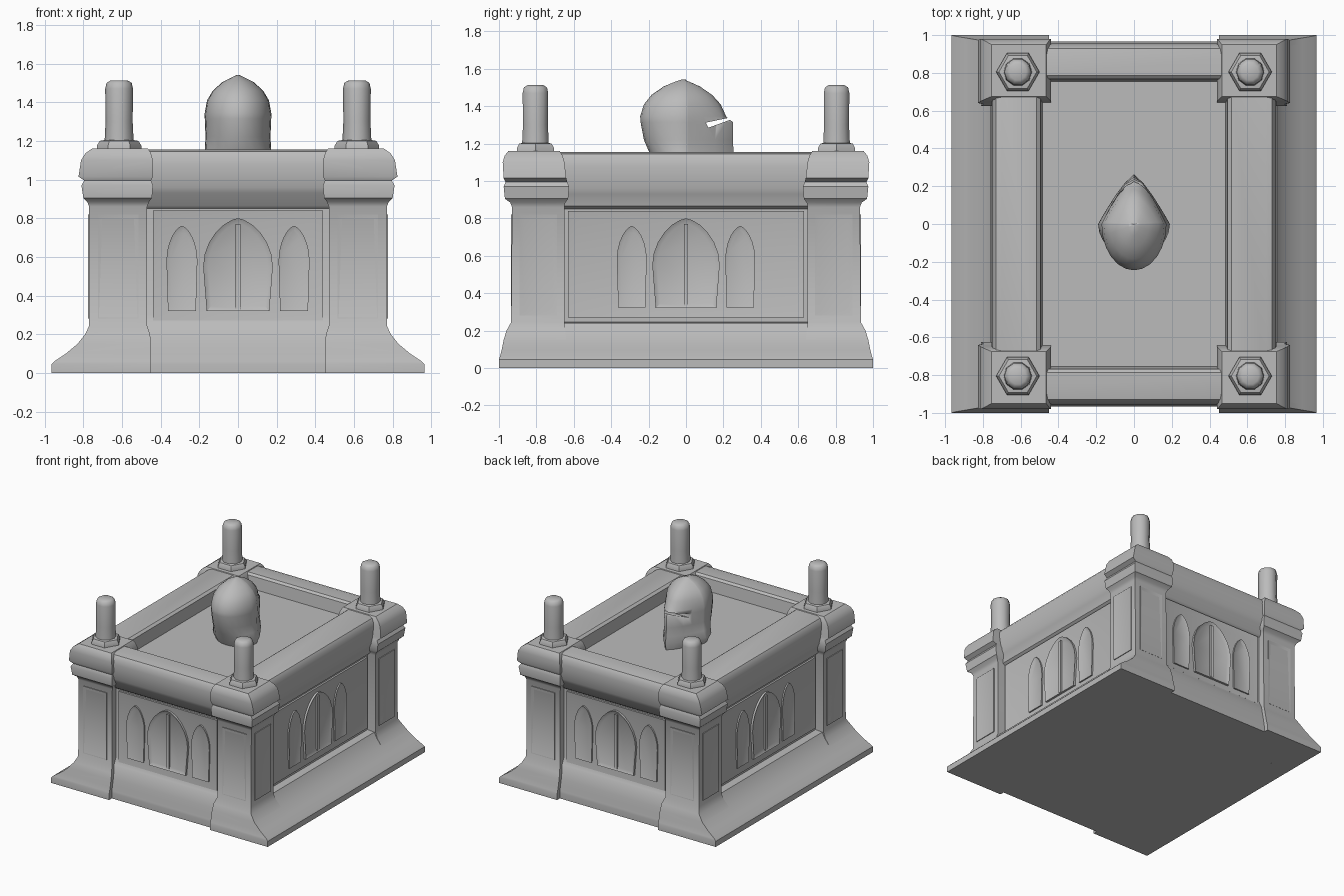
import bpy, bmesh, math
from mathutils import Matrix, Vector

cube = bpy.data.objects.get("Cube")
if cube:
    bpy.data.objects.remove(cube, do_unlink=True)

stone = bpy.data.materials.new("grey stone")
stone.use_nodes = True
GREY = (0.5, 0.5, 0.5, 1)
stone.diffuse_color = GREY
stone.node_tree.nodes["Principled BSDF"].inputs["Base Color"].default_value = GREY


def finish(name, bm, mirror=(False, False), angle=35):
    bmesh.ops.recalc_face_normals(bm, faces=bm.faces)
    mesh = bpy.data.meshes.new(name)
    bm.to_mesh(mesh)
    bm.free()
    mesh.materials.append(stone)
    ob = bpy.data.objects.new(name, mesh)
    bpy.context.collection.objects.link(ob)
    bpy.ops.object.select_all(action='DESELECT')
    ob.select_set(True)
    bpy.context.view_layer.objects.active = ob
    bpy.ops.object.shade_smooth_by_angle(angle=math.radians(angle))
    if any(mirror):
        mod = ob.modifiers.new("mirror", 'MIRROR')
        mod.use_axis = (mirror[0], mirror[1], False)
        mod.use_mirror_merge = False
    return ob


def loft(rings):
    """Skin a stack of point rings and cap both ends."""
    bm = bmesh.new()
    loops = [[bm.verts.new(p) for p in ring] for ring in rings]
    n = len(loops[0])
    for a, b in zip(loops, loops[1:]):
        for i in range(n):
            j = (i + 1) % n
            bm.faces.new((a[i], a[j], b[j], b[i]))
    bm.faces.new(loops[0][::-1])
    bm.faces.new(loops[-1])
    return bm


def rect(z, x0, x1, y0, y1):
    return [(x0, y0, z), (x1, y0, z), (x1, y1, z), (x0, y1, z)]


def circle(r, z, cx, cy, n):
    return [(cx + r * math.cos(math.tau * i / n),
             cy + r * math.sin(math.tau * i / n), z) for i in range(n)]


# Main body: plinth, wall, cornice, rounded rim and sunken top
body = [(0, .965, .965), (.045, .965, .965), (.06, .95, .962), (.1, .89, .955),
        (.15, .83, .945), (.2, .785, .93), (.24, .76, .91), (.245, .70, .907),
        (.3, .70, .88), (.85, .70, .88), (.865, .72, .90), (.93, .735, .93),
        (.96, .75, .95), (1.08, .755, .955), (1.12, .748, .948), (1.145, .73, .93),
        (1.155, .70, .90), (1.155, .515, .785), (1.14, .495, .768), (1.045, .485, .755)]
finish("altar_body", loft([rect(z, -x, x, -y, y) for z, x, y in body]))

# Corner posts with flared feet and stepped capitals
post = [(0, .45, .965, .64, 1), (.045, .45, .965, .64, 1), (.06, .45, .95, .64, .995),
        (.1, .45, .89, .64, .985), (.15, .45, .83, .64, .975), (.2, .455, .79, .645, .96),
        (.245, .47, .77, .65, .935), (.86, .47, .77, .65, .93), (.885, .46, .78, .645, .94),
        (.905, .445, .80, .63, .968), (.97, .44, .81, .625, .975), (.995, .45, .795, .635, .965),
        (1.015, .44, .825, .64, .975), (1.1, .44, .812, .65, .98),
        (1.135, .45, .79, .66, .97), (1.16, .465, .755, .675, .95)]
finish("corner_posts", loft([rect(*r) for r in post]), (True, True))

# Candles on hexagonal collars
CX, CY = .615, .805
collar = [(.115, 1.14), (.115, 1.175), (.1, 1.2), (.07, 1.205)]
finish("candle_collars", loft([circle(r, z, CX, CY, 6) for r, z in collar]), (True, True))
candle = [(.076, 1.18), (.07, 1.3), (.072, 1.47), (.065, 1.5), (.045, 1.512)]
finish("candles", loft([circle(r, z, CX, CY, 10) for r, z in candle]), (True, True), 50)


def panel(name, outline, side, centre, face, border, thick=.02, sink=.014):
    """Raised plate with a sunken field; outline is in (across, up)."""
    bm = bmesh.new()
    front = bm.faces.new([bm.verts.new((u + centre, face + thick, z)) for u, z in outline])
    ext = bmesh.ops.extrude_face_region(bm, geom=[front])
    verts = [g for g in ext['geom'] if isinstance(g, bmesh.types.BMVert)]
    bmesh.ops.translate(bm, verts=verts, vec=Vector((0, -thick - .01, 0)))
    bmesh.ops.recalc_face_normals(bm, faces=bm.faces)
    front = max(bm.faces, key=lambda f: f.calc_center_median().y)
    bmesh.ops.inset_region(bm, faces=[front], thickness=border, use_even_offset=True)
    bmesh.ops.translate(bm, verts=front.verts, vec=Vector((0, -sink, 0)))
    if side:
        bmesh.ops.transform(bm, matrix=Matrix(((0, 1, 0, 0), (1, 0, 0, 0),
                                               (0, 0, 1, 0), (0, 0, 0, 1))), verts=bm.verts)
    both = centre != 0
    return finish(name, bm, (side or both, both or not side))


def box_outline(w, z0, z1):
    return [(-w, z0), (w, z0), (w, z1), (-w, z1)]


def arch_outline(w, z0, spring, top, n=6):
    right = [(w * math.cos(a) ** 1.3, spring + (top - spring) * math.sin(a))
             for a in (i * math.pi / 2 / n for i in range(n))]
    return ([(-w * .9, z0), (w * .9, z0)] + right + [(0, top)]
            + [(-u, z) for u, z in reversed(right)])


# Wall panels with a pointed arch between two lancets
for word, side, half, face in (("end", False, .44, .88), ("side", True, .63, .70)):
    panel(word + "_panel", box_outline(half, .27, .84), side, 0, face, .05, .015, .012)
    panel(word + "_arch", arch_outline(.18, .32, .55, .80), side, 0, face, .025)
    panel(word + "_arch_rib", box_outline(.012, .33, .77), side, 0, face, .004, .018, .002)
    panel(word + "_lancets", arch_outline(.08, .32, .58, .76), side, .29, face, .02, .014, .008)

# Framed faces on the posts
panel("post_end_frames", box_outline(.105, .28, .82), False, .62, .928, .025, .008, .006)
panel("post_side_frames", box_outline(.10, .28, .82), True, .79, .768, .025, .008, .006)

# Helmet: height, half width, back, front, roundness of the front
shell = [(1.045, .165, .15, .255, 1.3), (1.1, .19, .175, .262, 1.3), (1.15, .172, .195, .255, 1.35),
         (1.22, .168, .225, .25, 1.4), (1.315, .172, .243, .25, 1.45),
         (1.345, .172, .245, .215, 1.6), (1.41, .16, .225, .185, 1.8),
         (1.46, .13, .185, .14, 1.9), (1.505, .08, .12, .075, 2),
         (1.53, .03, .06, .02, 2), (1.542, .004, .025, -.012, 2)]


def helmet_ring(z, w, back, front, p, n=24):
    ring = []
    for i in range(n):
        s, c = math.sin(math.tau * i / n), math.cos(math.tau * i / n)
        y = front * (1 - abs(s) ** p) if c > 0 else back * c
        ring.append((w * s, y, z))
    return ring


helmet = finish("helmet", loft([helmet_ring(*r) for r in shell]), angle=50)

# Eye slit cut through the helmet front
wedge = [(.105, 1.312), (.12, 1.285), (.3, 1.35), (.3, 1.352)]
cutter = finish("eye_slit_cutter", loft([[(x, y, z) for y, z in wedge] for x in (-.3, .3)]))
cutter.hide_render = True
cutter.hide_viewport = True
cutter.display_type = 'WIRE'
cut = helmet.modifiers.new("eye_slit", 'BOOLEAN')
cut.operation = 'DIFFERENCE'
cut.object = cutter
